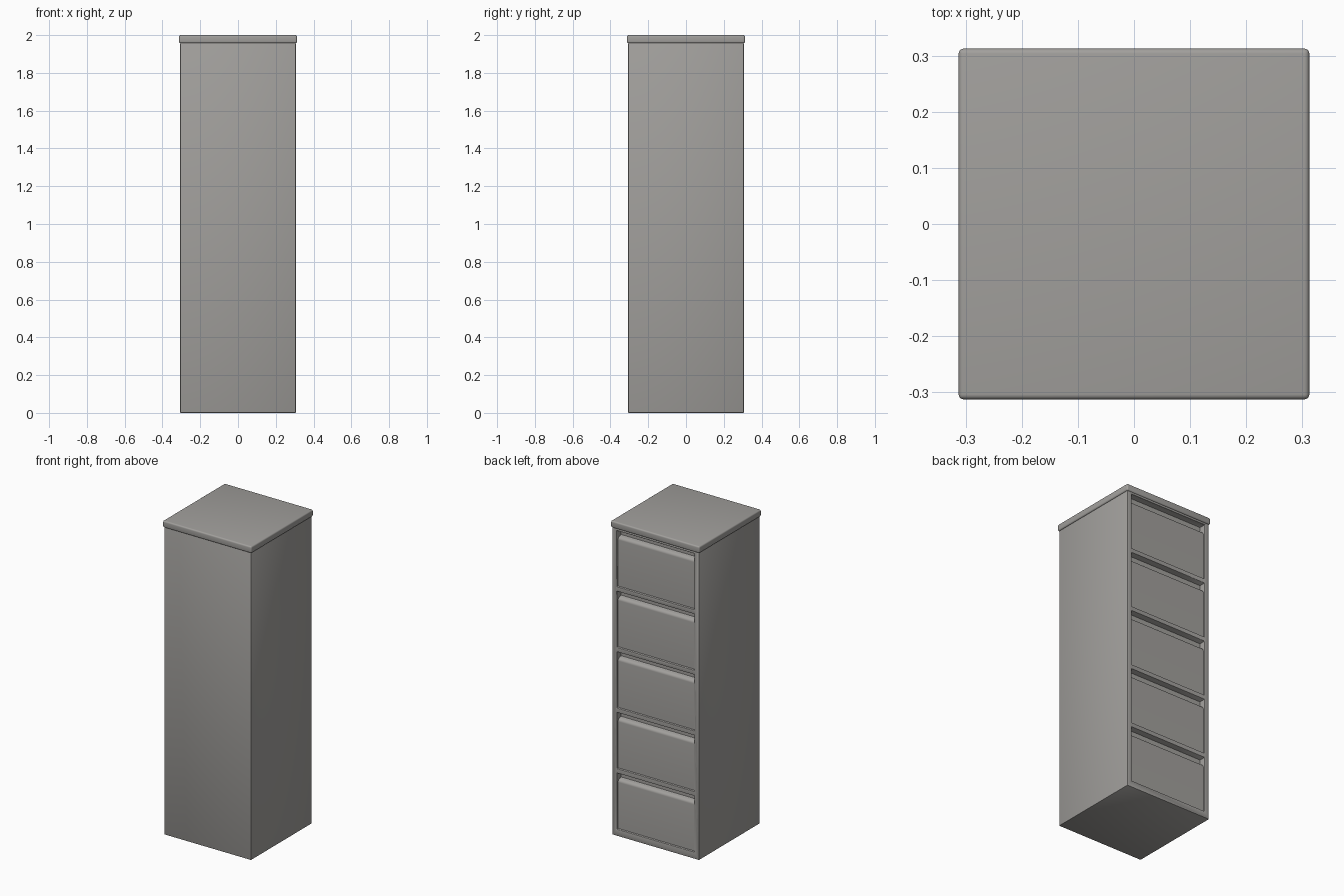
import bpy, bmesh, math

if "Cube" in bpy.data.objects:
    bpy.data.objects.remove(bpy.data.objects["Cube"])

grey = bpy.data.materials.new("warm grey metal")
grey.diffuse_color = (0.36, 0.35, 0.335, 1)
grey.use_nodes = True
grey.node_tree.nodes["Principled BSDF"].inputs["Base Color"].default_value = grey.diffuse_color


def add_object(name, bm):
    bmesh.ops.recalc_face_normals(bm, faces=bm.faces[:])
    me = bpy.data.meshes.new(name)
    bm.to_mesh(me)
    bm.free()
    ob = bpy.data.objects.new(name, me)
    bpy.context.collection.objects.link(ob)
    me.materials.append(grey)
    return ob


def add_box(bm, lo, hi):
    vs = bmesh.ops.create_cube(bm, size=1)["verts"]
    for v in vs:
        v.co = [lo[k] if v.co[k] < 0 else hi[k] for k in range(3)]


def finish(ob, bevel=0.0, segments=3):
    bpy.ops.object.select_all(action='DESELECT')
    ob.select_set(True)
    bpy.context.view_layer.objects.active = ob
    if bevel:
        m = ob.modifiers.new("bevel", 'BEVEL')
        m.width, m.segments, m.limit_method = bevel, segments, 'ANGLE'
    for m in list(ob.modifiers):
        bpy.ops.object.modifier_apply(modifier=m.name)
    bpy.ops.object.shade_smooth_by_angle(angle=math.radians(35))


W = 0.306             # half width of the body
OPEN = 0.274          # half width of the drawer openings
Z0, PITCH, H = 0.042, 0.386, 0.358

# Cabinet body with five openings on the +y side
bm = bmesh.new()
add_box(bm, (-W, -W, 0), (W, W, 1.958))
body = add_object("cabinet_body", bm)
bm = bmesh.new()
for i in range(5):
    z = Z0 + PITCH * i
    add_box(bm, (-OPEN, 0.262, z), (OPEN, 0.35, z + H))
cutter = add_object("opening_cutter", bm)
cutter.hide_render = True
cut = body.modifiers.new("openings", 'BOOLEAN')
cut.object, cut.operation, cut.solver = cutter, 'DIFFERENCE', 'EXACT'
finish(body, 0.003, 2)
bpy.data.objects.remove(cutter)

# Top slab with rounded edges
bm = bmesh.new()
add_box(bm, (-0.3125, -0.3125, 1.957), (0.3125, 0.3125, 2.0))
finish(add_object("top_slab", bm), 0.009, 4)

# Drawer fronts: flat panel rolling back into a full-width grip recess
profile = [(0.258, 0.003), (0.297, 0.003)]
for k in range(7):
    a = math.radians(15 * k)
    profile.append((0.272 + 0.025 * math.cos(a), 0.297 + 0.02 * math.sin(a)))
profile += [(0.268, 0.320), (0.268, H - 0.003), (0.258, H - 0.003)]
for i in range(5):
    bm = bmesh.new()
    x = OPEN - 0.003
    vs = [bm.verts.new((-x, y, z + Z0 + PITCH * i)) for y, z in profile]
    face = bm.faces.new(vs)
    ext = bmesh.ops.extrude_face_region(bm, geom=[face])["geom"]
    bmesh.ops.translate(bm, vec=(2 * x, 0, 0),
                        verts=[g for g in ext if isinstance(g, bmesh.types.BMVert)])
    finish(add_object(f"drawer_front_{i + 1}", bm))
